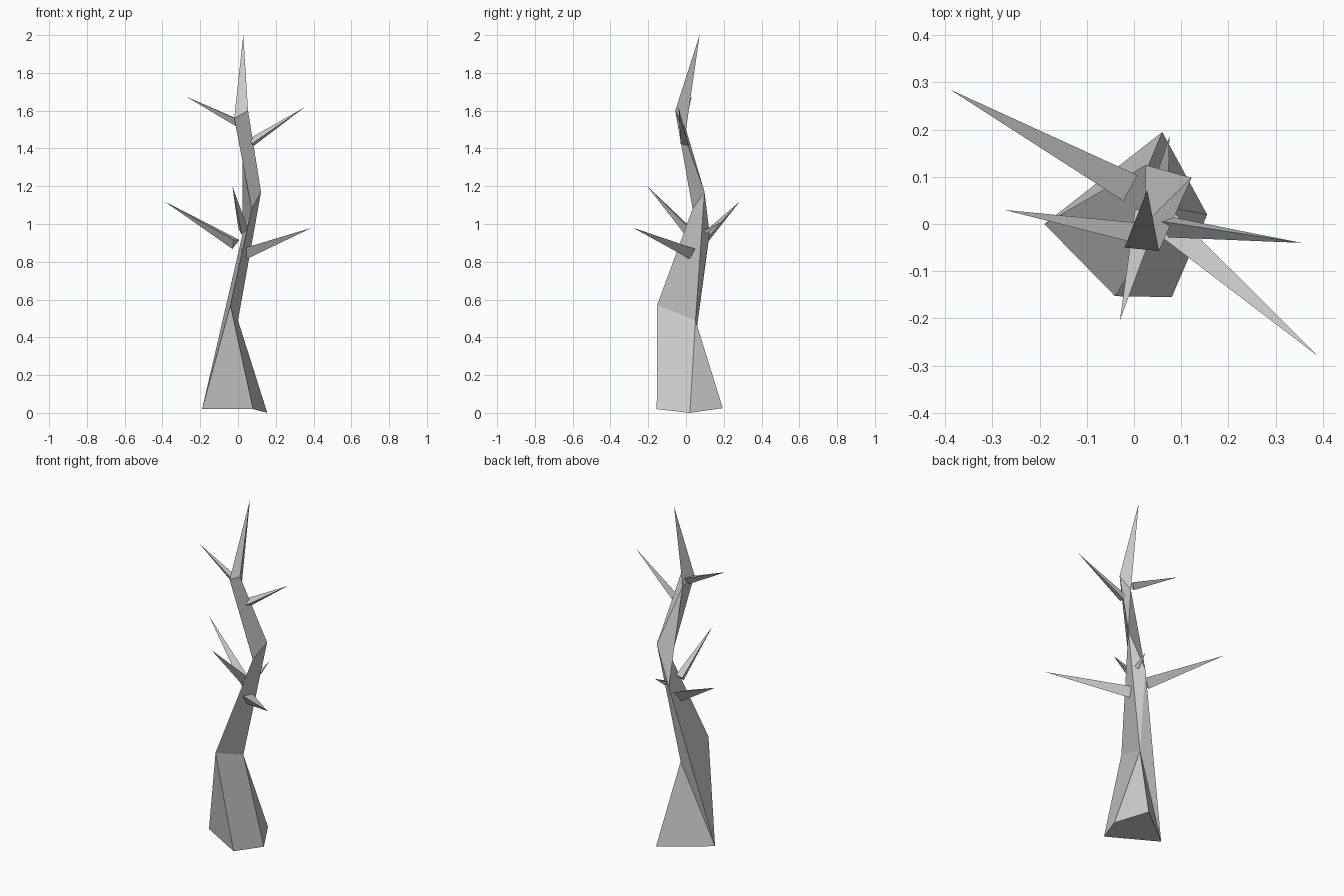
import bpy
import bmesh
from math import radians, cos, sin
from mathutils import Vector

cube = bpy.data.objects.get("Cube")
if cube:
    bpy.data.objects.remove(cube, do_unlink=True)

# One plain grey for the whole dead tree
grey = bpy.data.materials.new("dead_wood_grey")
grey.use_nodes = True
colour = (0.6, 0.6, 0.6, 1)
grey.diffuse_color = colour
grey.node_tree.nodes["Principled BSDF"].inputs["Base Color"].default_value = colour


def make_object(name, points, faces):
    """Build a flat-shaded mesh from named points and faces spelled by name."""
    bm = bmesh.new()
    verts = {key: bm.verts.new(co) for key, co in points.items()}
    for face in faces.split():
        bm.faces.new([verts[key] for key in face])
    bmesh.ops.recalc_face_normals(bm, faces=bm.faces[:])
    mesh = bpy.data.meshes.new(name)
    bm.to_mesh(mesh)
    bm.free()
    mesh.materials.append(grey)
    obj = bpy.data.objects.new(name, mesh)
    bpy.context.collection.objects.link(obj)
    return obj


def branch(name, root, tip, radius, roll=0):
    """Three-sided thorn from root to tip, one edge hanging down before roll."""
    root, tip = Vector(root), Vector(tip)
    turn = (tip - root).to_track_quat('Z', 'Y')
    points = {"T": tip}
    for key, angle in zip("ABC", (-90, 30, 150)):
        a = radians(angle + roll)
        points[key] = root + turn @ Vector((cos(a), sin(a), 0)) * radius
    make_object(name, points, "ABT BCT CAT CBA")


# Trunk: four-sided foot, twisting three-sided stem, pointed crown
trunk_points = {
    # foot
    "A": (-0.19, 0, 0.02), "B": (0.08, -0.155, 0.02),
    "C": (0.155, 0.02, 0), "D": (0.06, 0.195, 0.025),
    # knee
    "E": (0, 0.05, 0.49), "F": (-0.04, -0.153, 0.57),
    # elbow
    "H": (0.025, 0.125, 0.95), "J": (0.122, 0.098, 1.17), "K": (0.072, 0.035, 1.08),
    # crown
    "L": (-0.02, -0.05, 1.56), "M": (0.053, -0.057, 1.6), "N": (0.022, 0, 1.5),
    "T": (0.028, 0.072, 2),
}
make_object("trunk", trunk_points,
            "DCBA ABF BCEF CDE DAE AFKH FEJK EAH EHJ "
            "KJML JHN JNM HKLN LMT MNT NLT")

# Branches
branch("lower_right_branch", (-0.015, 0.08, 0.9), (-0.39, 0.285, 1.12), 0.036)
branch("lower_left_branch", (0.04, 0.025, 0.85), (0.39, -0.28, 0.98), 0.036)
branch("front_branch", (0.025, 0.015, 0.965), (-0.03, -0.205, 1.2), 0.03)
branch("back_twig", (0.06, 0.1, 0.96), (0.075, 0.185, 1.01), 0.016)
branch("upper_right_branch", (0, -0.018, 1.54), (-0.275, 0.03, 1.675), 0.025)
branch("upper_left_branch", (0.072, -0.003, 1.43), (0.355, -0.04, 1.62), 0.026, 45)
